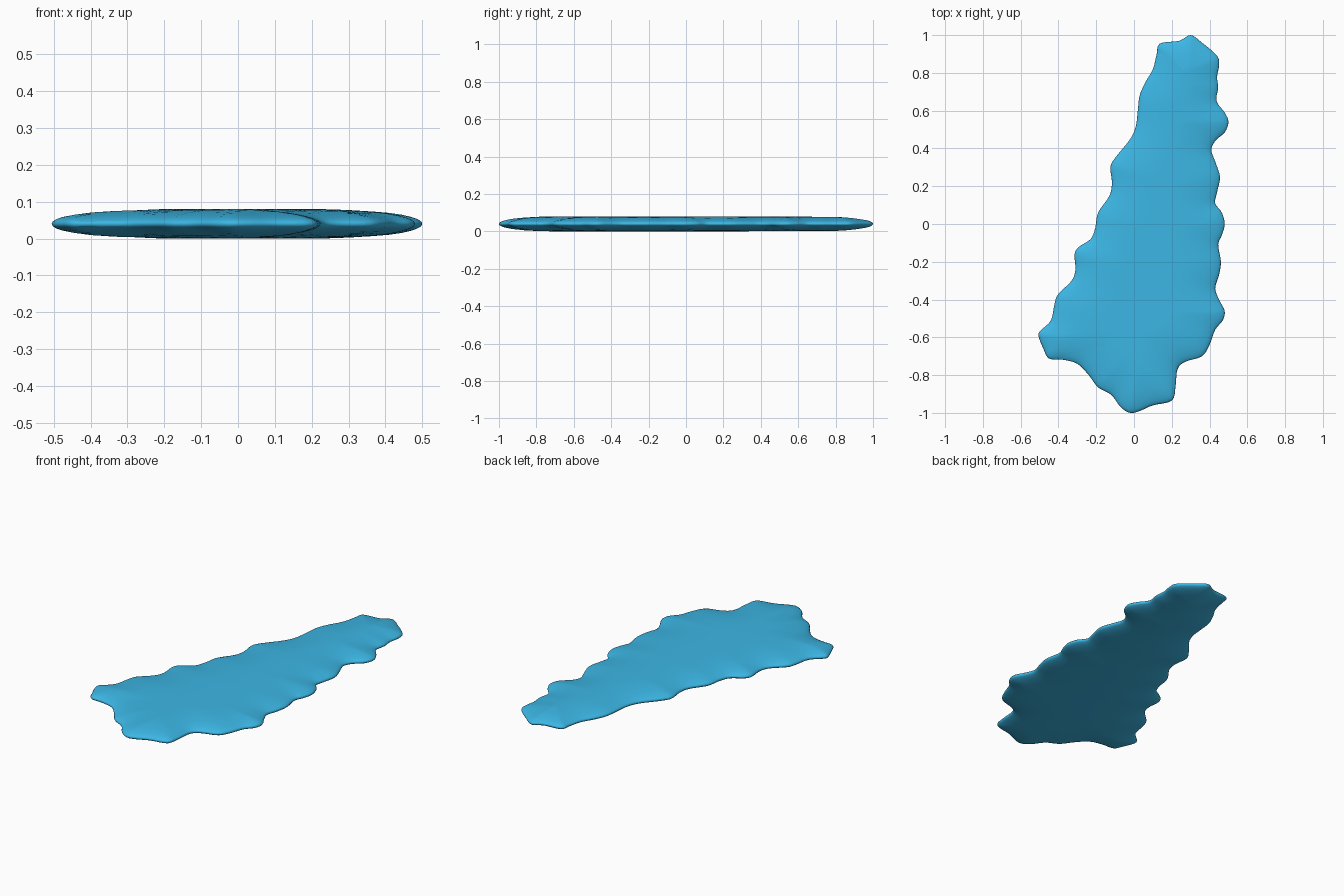
import bpy, bmesh, math
from mathutils import Vector, kdtree

if "Cube" in bpy.data.objects:
    bpy.data.objects.remove(bpy.data.objects["Cube"])

# Wavy outline seen from above, clockwise from the far tip
OUTLINE = [
    (.30, 1.0), (.36, .96), (.44, .89), (.45, .84), (.44, .78), (.445, .72), (.437, .65),
    (.48, .59), (.50, .54), (.48, .485), (.43, .44), (.41, .39), (.43, .33), (.455, .25),
    (.44, .17), (.43, .11), (.465, .06), (.48, 0), (.465, -.06), (.446, -.11), (.46, -.2),
    (.45, -.27), (.43, -.34), (.45, -.4), (.48, -.46), (.47, -.51), (.43, -.56), (.40, -.64),
    (.36, -.7), (.27, -.73), (.23, -.77), (.22, -.86), (.20, -.935), (.10, -.96), (.03, -.99),
    (-.02, -1.0), (-.07, -.97), (-.12, -.905), (-.19, -.865), (-.24, -.8), (-.30, -.74),
    (-.38, -.718), (-.45, -.712), (-.48, -.66), (-.506, -.59), (-.49, -.56), (-.44, -.51),
    (-.42, -.42), (-.40, -.37), (-.33, -.3), (-.31, -.24), (-.315, -.16), (-.29, -.12),
    (-.23, -.08), (-.205, -.02), (-.19, .06), (-.13, .15), (-.117, .22), (-.125, .3),
    (-.10, .35), (-.02, .45), (.01, .52), (.02, .6), (.03, .68), (.06, .75), (.10, .82),
    (.12, .9), (.137, .955), (.24, .97)]
HALF, INNER, SUB, STEP = .04, .26, 12, 3

# Smooth closed curve through the outline
pts = [Vector((x, y, 0)) for x, y in OUTLINE]
n = len(pts)
dense = []
for i in range(n):
    a, b, c, d = (pts[(i + k - 1) % n] for k in range(4))
    for s in range(SUB):
        t = s / SUB
        dense.append(.5 * (2 * b + (c - a) * t + (2 * a - 5 * b + 4 * c - d) * t * t
                           + (3 * b - a - 3 * c + d) * t ** 3))
tree = kdtree.KDTree(len(dense))
for i, p in enumerate(dense):
    tree.insert(p, i)
tree.balance()
edge = dense[::STEP]


def spine(p):
    y = max(-.6, min(.8, p.y))
    return Vector((.02 + .26 * (y + .6) / 1.4, y, 0))


def height(p):
    u = min(tree.find(p)[2] / INNER, 1)
    return HALF * math.sqrt(1 - (1 - u) ** 2)


# Pillow-shaped slab: rings shrinking from the rim to the spine, above and below
bm = bmesh.new()
rim = [bm.verts.new((p.x, p.y, HALF)) for p in edge]
m = len(rim)
for side in (1, -1):
    prev = rim
    for t in (.008, .025, .055, .11, .2, .33, .5, .7, .88):
        ring = []
        for p in edge:
            q = p.lerp(spine(p), t)
            ring.append(bm.verts.new((q.x, q.y, HALF + side * height(q))))
        for i in range(m):
            j = (i + 1) % m
            bm.faces.new((prev[i], prev[j], ring[j], ring[i]))
        prev = ring
    cap = bm.faces.new(prev)
    bmesh.ops.triangulate(bm, faces=[cap])
bmesh.ops.recalc_face_normals(bm, faces=bm.faces)
for f in bm.faces:
    f.smooth = True
mesh = bpy.data.meshes.new("wavy_slab")
bm.to_mesh(mesh)
bm.free()
slab = bpy.data.objects.new("wavy_slab", mesh)
bpy.context.collection.objects.link(slab)

# Blue colour
mat = bpy.data.materials.new("blue")
mat.diffuse_color = (.045, .47, .78, 1)
mat.use_nodes = True
mat.node_tree.nodes["Principled BSDF"].inputs["Base Color"].default_value = mat.diffuse_color
mesh.materials.append(mat)
